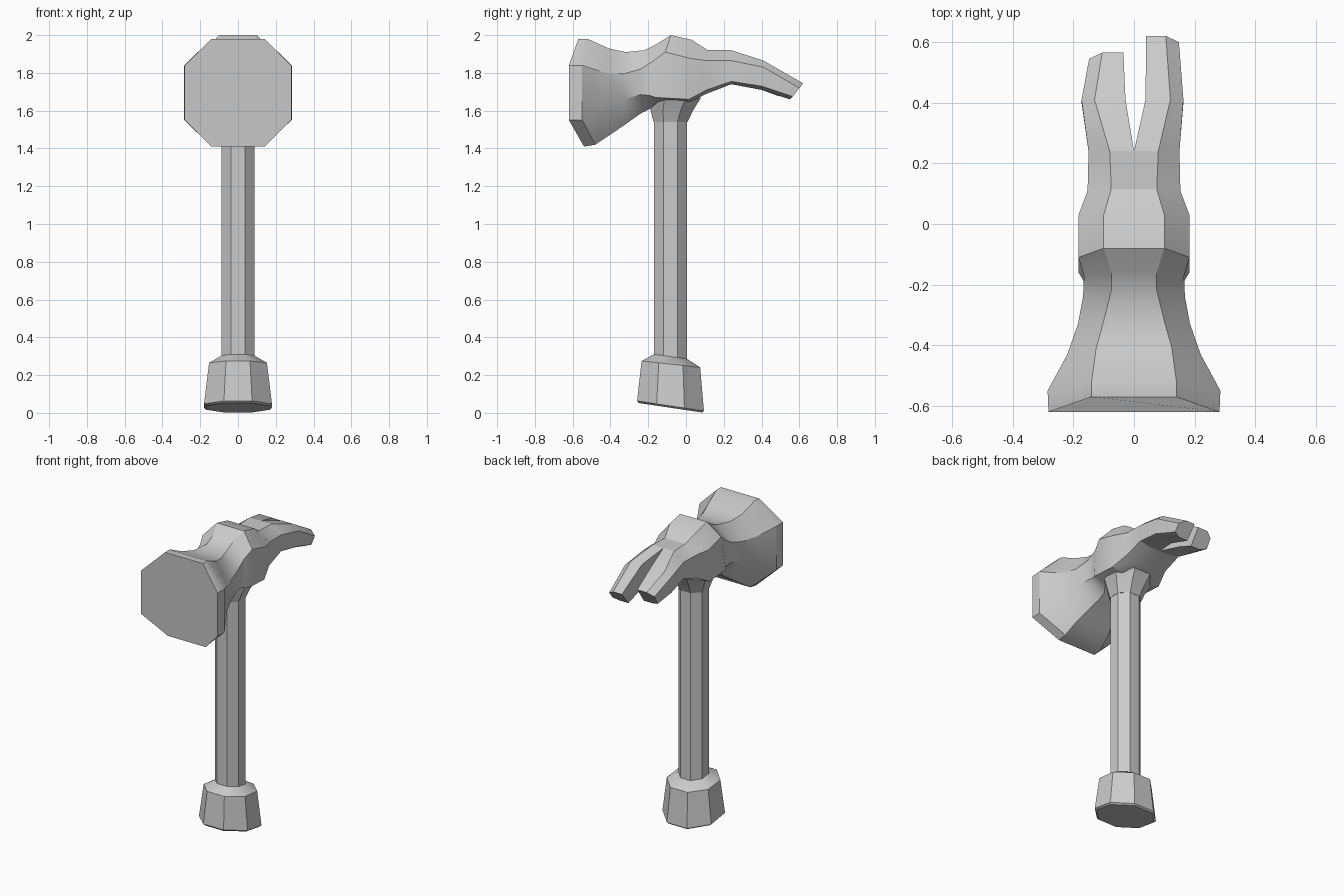
import bpy, bmesh, math

if "Cube" in bpy.data.objects:
    bpy.data.objects.remove(bpy.data.objects["Cube"])


def loft(bm, rings, cap_start=True, cap_end=True):
    rows = [[bm.verts.new(p) for p in ring] for ring in rings]
    for a, b in zip(rows, rows[1:]):
        for i in range(len(a)):
            j = (i + 1) % len(a)
            bm.faces.new((a[i], a[j], b[j], b[i]))
    if cap_start:
        bm.faces.new(rows[0])
    if cap_end:
        bm.faces.new(rows[-1])


def finish(name, bm):
    bmesh.ops.remove_doubles(bm, verts=bm.verts, dist=0.0005)
    bmesh.ops.recalc_face_normals(bm, faces=bm.faces)
    me = bpy.data.meshes.new(name)
    bm.to_mesh(me)
    bm.free()
    ob = bpy.data.objects.new(name, me)
    bpy.context.collection.objects.link(ob)
    bpy.ops.object.select_all(action='DESELECT')
    ob.select_set(True)
    bpy.context.view_layer.objects.active = ob
    bpy.ops.object.shade_smooth_by_angle(angle=math.radians(30))
    return ob


def octagon(y, z, rx, ry, slope=0.0):
    # rx, ry are measured to the flats; slope tilts the ring along y
    k = 1 / math.cos(math.pi / 8)
    pts = []
    for i in range(8):
        a = math.pi / 8 + i * math.pi / 4
        dy = ry * k * math.sin(a)
        pts.append((rx * k * math.cos(a), y + dy, z + slope * dy))
    return pts


def tube(name, rings, cap_start=True, cap_end=True):
    bm = bmesh.new()
    loft(bm, [octagon(*r) for r in rings], cap_start, cap_end)
    return finish(name, bm)


# Handle, tilted pommel and flared neck
tube("handle", [(-0.082, 0.27, 0.088, 0.088), (-0.082, 1.56, 0.088, 0.088)])
tube("pommel", [(-0.082, 0.027, 0.168, 0.168, -0.15),
                (-0.082, 0.037, 0.180, 0.177, -0.15),
                (-0.08, 0.258, 0.153, 0.155, -0.11),
                (-0.082, 0.298, 0.088, 0.088, -0.14)])
tube("neck", [(-0.082, 1.54, 0.090, 0.090),
              (-0.075, 1.60, 0.112, 0.112),
              (-0.057, 1.67, 0.145, 0.137)], True, False)

# Head sections: half width, flat half width, then (y, z) of
# top, upper shoulder, lower shoulder and bottom
head_sections = [
    (0.282, 0.14, (-0.57, 1.98), (-0.62, 1.84), (-0.62, 1.55), (-0.54, 1.41)),
    (0.285, 0.14, (-0.52, 1.98), (-0.55, 1.84), (-0.55, 1.55), (-0.48, 1.42)),
    (0.220, 0.125, (-0.41, 1.93), (-0.43, 1.80), (-0.43, 1.63), (-0.39, 1.48)),
    (0.185, 0.10, (-0.32, 1.91), (-0.33, 1.795), (-0.33, 1.66), (-0.31, 1.535)),
    (0.168, 0.075, (-0.22, 1.92), (-0.24, 1.82), (-0.24, 1.685), (-0.24, 1.585)),
    (0.165, 0.075, (-0.16, 1.95), (-0.17, 1.865), (-0.19, 1.68), (-0.19, 1.61)),
    (0.183, 0.10, (-0.08, 2.00), (-0.11, 1.91), (-0.16, 1.67), (-0.15, 1.645)),
    (0.183, 0.10, (0.03, 1.975), (0.03, 1.875), (0.015, 1.66), (0.015, 1.645)),
    (0.153, 0.075, (0.115, 1.92), (0.11, 1.865), (0.11, 1.71), (0.11, 1.69)),
    (0.150, 0.08, (0.24, 1.92), (0.24, 1.865), (0.24, 1.755), (0.24, 1.74)),
]


def head_ring(w, c, t, u, l, b):
    right = [(c, *t), (w, *u), (w, *l), (c, *b)]
    return right + [(-x, y, z) for x, y, z in reversed(right)]


def prong_ring(side, inner, w, c, t, u, l, b):
    return [(side * x, y, z) for x, (y, z) in
            ((inner, t), (c, t), (w, u), (w, l), (c, b), (inner, b))]


bm = bmesh.new()
loft(bm, [head_ring(*s) for s in head_sections], True, False)

# Two claw prongs, the left one a little wider and shorter
for side, widen, cut in ((1, 0.0, 0.0), (-1, 0.010, 0.055)):
    d = cut * 0.55
    loft(bm, [
        prong_ring(side, 0.0, *head_sections[-1]),
        prong_ring(side, 0.038 - widen, 0.163 + widen, 0.12 + widen,
                   (0.41, 1.865), (0.41, 1.83), (0.40, 1.73), (0.40, 1.71)),
        prong_ring(side, 0.040 - widen / 2, 0.148, 0.105,
                   (0.62 - cut, 1.745 + d), (0.60 - cut, 1.72 + d),
                   (0.565 - cut, 1.675 + d * 0.5), (0.55 - cut, 1.66 + d * 0.5)),
    ], False, True)
finish("hammer_head", bm)
